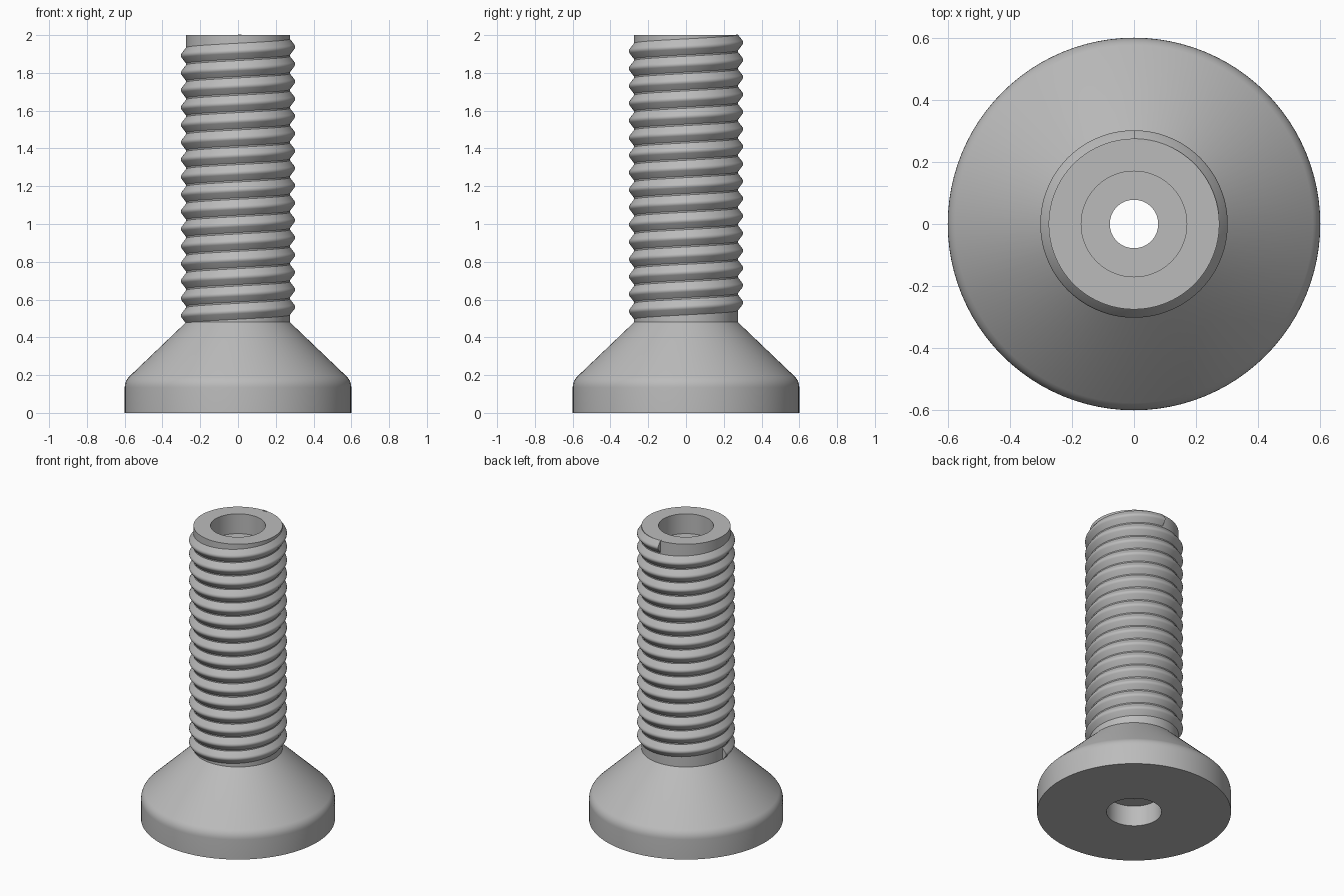
import bpy, bmesh, math

default = bpy.data.objects.get("Cube")
if default:
    bpy.data.objects.remove(default, do_unlink=True)

SEGMENTS = 96
CORE_R, CREST_R = 0.275, 0.302
PITCH, TURNS = 0.0918, 15.75
THREAD_START = 0.515

# One plain metal colour
steel = bpy.data.materials.new("grey_metal")
steel.use_nodes = True
colour = (0.5, 0.5, 0.5, 1.0)
steel.diffuse_color = colour
steel.node_tree.nodes["Principled BSDF"].inputs["Base Color"].default_value = colour


def sweep(name, profile, steps, start, step_angle, rise, closed):
    """Carry a closed (radius, height) profile around z, rising as it turns."""
    bm = bmesh.new()
    rings = []
    for i in range(steps):
        a = start + i * step_angle
        rings.append([bm.verts.new((r * math.cos(a), r * math.sin(a), z + i * rise))
                      for r, z in profile])
    n = len(profile)
    for i in range(steps if closed else steps - 1):
        here, there = rings[i], rings[(i + 1) % steps]
        for j in range(n):
            k = (j + 1) % n
            bm.faces.new((here[j], there[j], there[k], here[k]))
    if not closed:
        bm.faces.new(rings[0])
        bm.faces.new(rings[-1][::-1])
    bmesh.ops.recalc_face_normals(bm, faces=bm.faces)
    mesh = bpy.data.meshes.new(name)
    bm.to_mesh(mesh)
    bm.free()
    obj = bpy.data.objects.new(name, mesh)
    bpy.context.collection.objects.link(obj)
    mesh.materials.append(steel)
    bpy.ops.object.select_all(action='DESELECT')
    bpy.context.view_layer.objects.active = obj
    obj.select_set(True)
    bpy.ops.object.shade_smooth_by_angle(angle=math.radians(30))
    return obj


# Rounded shoulder between the rim and the cone
fillet_r = 0.08
fillet = [(0.6 - fillet_r + fillet_r * math.cos(t), 0.135 + fillet_r * math.sin(t))
          for t in (math.radians(45 * i / 5) for i in range(6))]

# Head and shank with a counterbore at each end and a narrow hole between
body = [(0.17, 0), (0.6, 0)] + fillet + [
    (CORE_R, 0.48), (CORE_R, 2), (0.17, 2), (0.17, 1.865),
    (0.078, 1.865), (0.078, 0.14), (0.17, 0.14)]
sweep("bolt_body", body, SEGMENTS, 0, math.tau / SEGMENTS, 0, True)

# Right-handed thread ridge, rooted just inside the shank
tooth = [(CORE_R - 0.01, -0.042), (CORE_R, -0.042), (CREST_R - 0.004, -0.012),
         (CREST_R, -0.005), (CREST_R, 0.005), (CREST_R - 0.004, 0.012),
         (CORE_R, 0.042), (CORE_R - 0.01, 0.042)]
tooth = [(r, z + THREAD_START) for r, z in tooth]
sweep("screw_thread", tooth, int(SEGMENTS * TURNS) + 1, math.pi,
      math.tau / SEGMENTS, PITCH / SEGMENTS, False)
